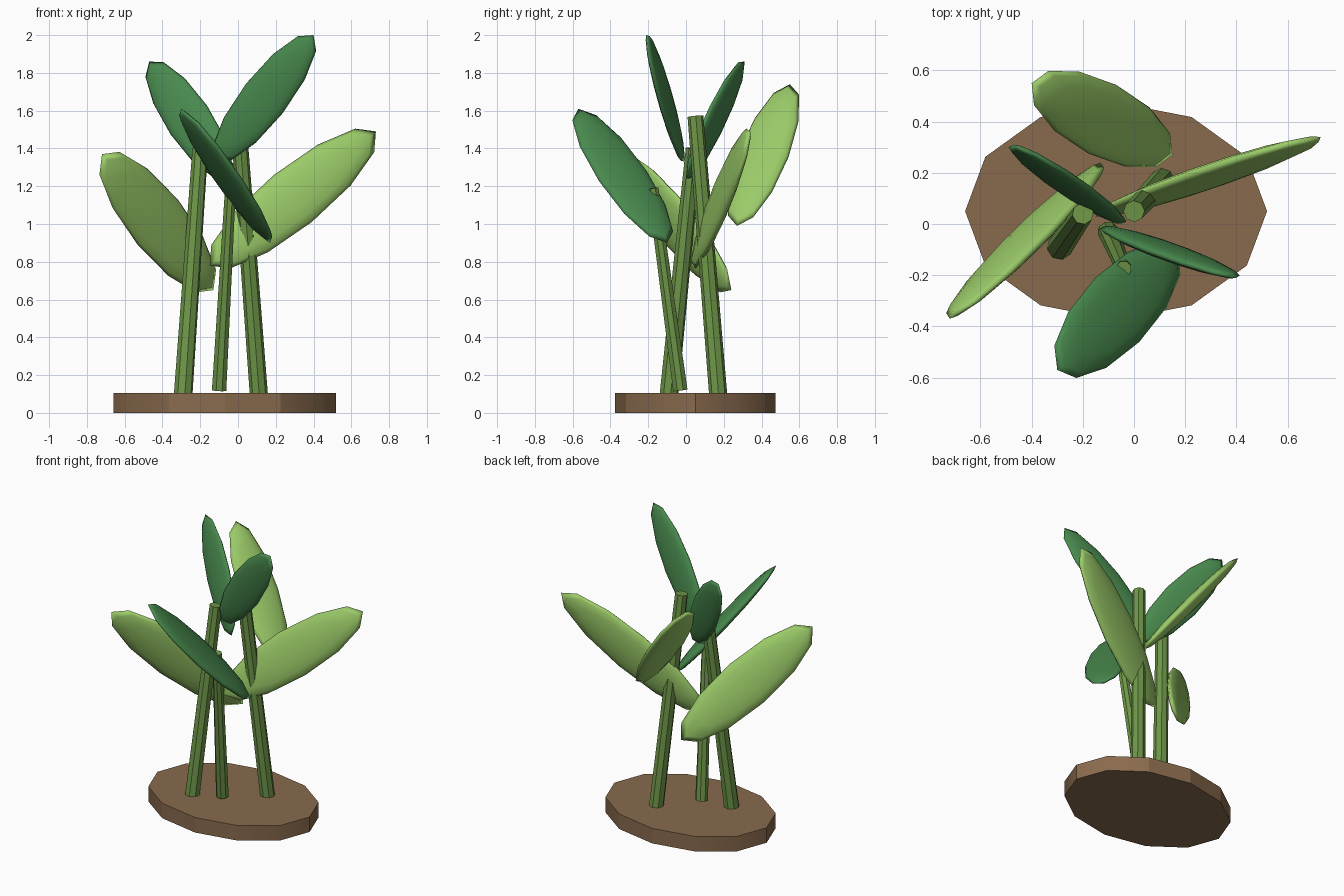
import bpy
from mathutils import Vector, Matrix

if "Cube" in bpy.data.objects:
    bpy.data.objects.remove(bpy.data.objects["Cube"])


def material(name, rgb):
    m = bpy.data.materials.new(name)
    m.diffuse_color = (*rgb, 1)
    m.use_nodes = True
    m.node_tree.nodes["Principled BSDF"].inputs["Base Color"].default_value = m.diffuse_color
    return m


SOIL = material("soil_brown", (0.25, 0.145, 0.074))
STEM = material("stem_green", (0.155, 0.305, 0.065))
LIGHT = material("light_green", (0.33, 0.60, 0.14))
DARK = material("dark_green", (0.065, 0.25, 0.075))


def finish(name, mat):
    ob = bpy.context.object
    ob.name = name
    ob.data.materials.append(mat)
    bpy.ops.object.shade_smooth_by_angle()
    return ob


def stem(name, bottom, top, r1, r2):
    a, b = Vector(bottom), Vector(top)
    bpy.ops.mesh.primitive_cone_add(vertices=8, radius1=r1, radius2=r2, depth=(b - a).length)
    ob = finish(name, STEM)
    ob.matrix_world = Matrix.Translation((a + b) / 2) @ (b - a).to_track_quat('Z', 'Y').to_matrix().to_4x4()


def leaf(name, base, tip, normal, half_width, half_thick, mat):
    # flattened sphere: x along the leaf, y across it, z through it
    a, b = Vector(base), Vector(tip)
    x = (b - a).normalized()
    n = Vector(normal)
    n = (n - x * n.dot(x)).normalized()
    y = n.cross(x)
    bpy.ops.mesh.primitive_uv_sphere_add(segments=12, ring_count=8, radius=1)
    ob = finish(name, mat)
    rot = Matrix((x, y, n)).transposed().to_4x4()
    size = Matrix.Diagonal(((b - a).length / 2, half_width, half_thick, 1))
    ob.data.transform(rot @ size)
    ob.location = (a + b) / 2


# Oval soil disc
bpy.ops.mesh.primitive_cylinder_add(vertices=12, radius=1, depth=0.105, location=(-0.07, 0.05, 0.0525))
disc = finish("soil_disc", SOIL)
# corner on the x axis
disc.data.transform(Matrix.Diagonal((0.59, 0.425, 1, 1)))

# Leaning stems
stem("left_stem", (-0.29, -0.09, 0.10), (-0.20, 0.04, 1.40), 0.05, 0.042)
stem("front_stem", (-0.10, -0.03, 0.12), (-0.04, -0.175, 1.19), 0.041, 0.031)
stem("right_stem", (0.11, 0.17, 0.10), (0.0, 0.05, 1.57), 0.048, 0.042)

# Leaves
leaf("upper_right_leaf", (-0.12, -0.01, 1.33), (0.40, -0.21, 2.0), (0.20, 0.97, 0.13), 0.125, 0.03, DARK)
leaf("right_leaf", (-0.15, 0.03, 0.78), (0.73, 0.34, 1.49), (-0.21, 0.96, -0.16), 0.16, 0.04, LIGHT)
leaf("upper_left_leaf", (-0.05, 0.0, 1.24), (-0.47, 0.31, 1.86), (0.36, 0.90, -0.20), 0.125, 0.028, DARK)
leaf("left_leaf", (-0.13, 0.24, 0.65), (-0.72, -0.37, 1.37), (-0.55, 0.80, 0.23), 0.165, 0.04, LIGHT)
leaf("front_leaf", (0.17, -0.10, 0.90), (-0.30, -0.57, 1.61), (0.68, 0.32, 0.66), 0.155, 0.035, DARK)
leaf("back_leaf", (0.15, 0.27, 0.99), (-0.40, 0.55, 1.74), (0.73, -0.26, 0.63), 0.145, 0.04, LIGHT)
